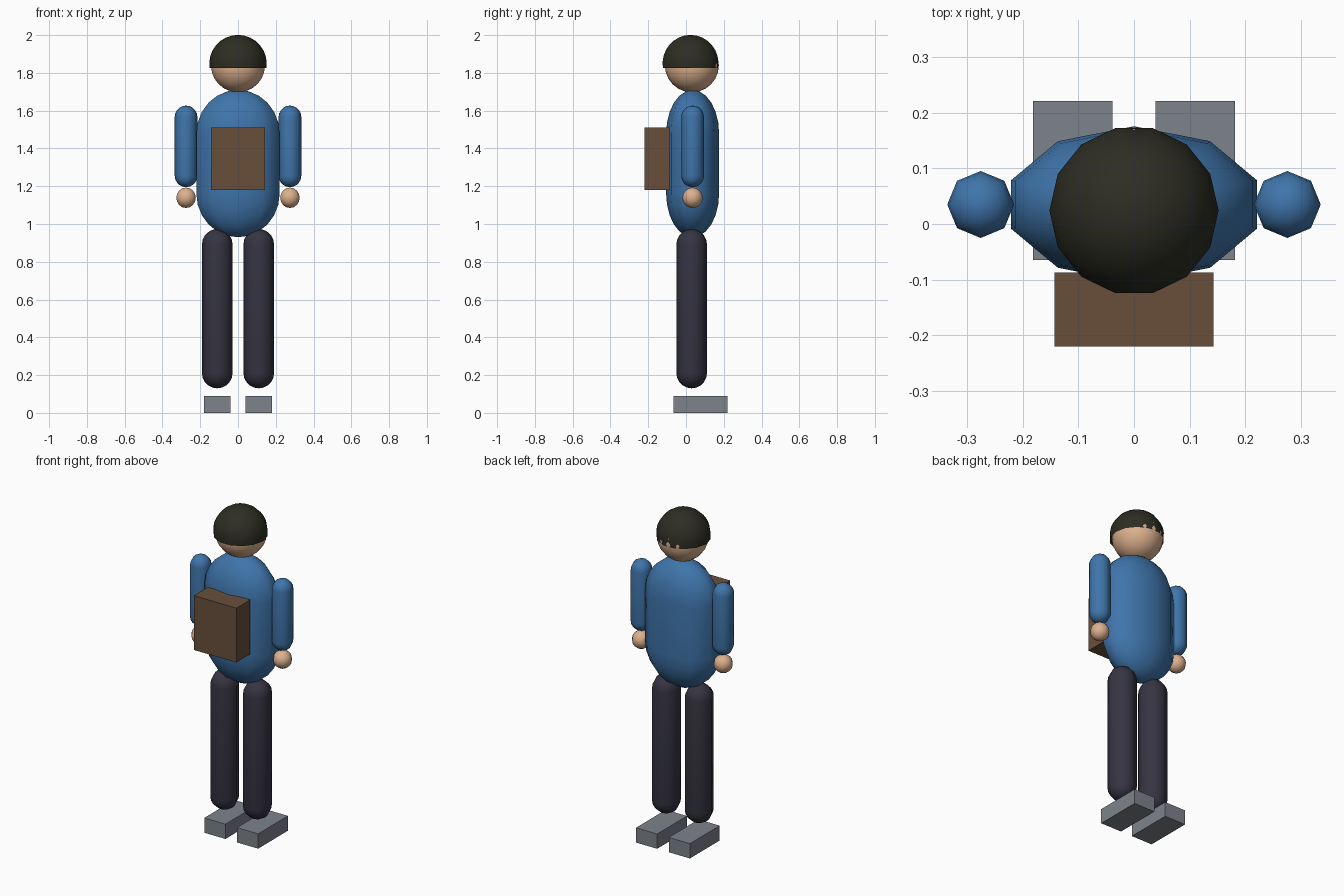
import bpy, bmesh, math

if "Cube" in bpy.data.objects:
    bpy.data.objects.remove(bpy.data.objects["Cube"])


def material(name, hex_code):
    """Flat colour from an sRGB hex code."""
    def lin(i):
        c = int(hex_code[i:i + 2], 16) / 255
        return c / 12.92 if c <= 0.04045 else ((c + 0.055) / 1.055) ** 2.4
    m = bpy.data.materials.new(name)
    m.diffuse_color = (lin(0), lin(2), lin(4), 1)
    m.use_nodes = True
    m.node_tree.nodes["Principled BSDF"].inputs["Base Color"].default_value = m.diffuse_color
    return m


SKIN = material("skin", "DDB18E")
BLUE = material("blue_cloth", "3F75AB")
DARK = material("dark_trousers", "353442")
HAIR = material("dark_hair", "2D2D23")
BROWN = material("brown_leather", "694F3B")
GREY = material("grey_shoe", "7D828B")


def finish(name, bm, mat, smooth):
    bmesh.ops.recalc_face_normals(bm, faces=bm.faces)
    mesh = bpy.data.meshes.new(name)
    for f in bm.faces:
        f.smooth = smooth
    bm.to_mesh(mesh)
    bm.free()
    mesh.materials.append(mat)
    ob = bpy.data.objects.new(name, mesh)
    bpy.context.collection.objects.link(ob)
    return ob


def lathe(name, profile, centre, sides, mat, y_scale=1.0):
    """Turn a (radius, z) profile about z; zero radius closes to a point."""
    bm = bmesh.new()
    cx, cy = centre
    rings = []
    for r, z in profile:
        if r < 1e-6:
            rings.append([bm.verts.new((cx, cy, z))] * sides)
            continue
        rings.append([bm.verts.new((cx + r * math.sin(a), cy + r * y_scale * math.cos(a), z))
                      for a in (2 * math.pi * i / sides for i in range(sides))])
    for low, high in zip(rings, rings[1:]):
        for i in range(sides):
            j = (i + 1) % sides
            corners = list(dict.fromkeys((low[i], low[j], high[j], high[i])))
            bm.faces.new(corners)
    return finish(name, bm, mat, True)


def arc(r, z, start, end, steps):
    """Profile arc, angles in degrees above the equator."""
    angles = [math.radians(start + (end - start) * i / steps) for i in range(steps + 1)]
    return [(r * math.cos(a), z + r * math.sin(a)) for a in angles]


def capsule(name, r, z0, z1, centre, sides, mat, y_scale=1.0, steps=5):
    profile = arc(r, z0 + r, -90, 0, steps) + arc(r, z1 - r, 0, 90, steps)
    return lathe(name, profile, centre, sides, mat, y_scale)


def ball(name, r, z, centre, sides, steps, mat):
    return lathe(name, arc(r, z, -90, 90, steps), centre, sides, mat)


def box(name, low, high, mat):
    bm = bmesh.new()
    bmesh.ops.create_cube(bm, size=1)
    for v in bm.verts:
        v.co = [h if c > 0 else l for c, l, h in zip(v.co, low, high)]
    return finish(name, bm, mat, False)


# Torso and head
capsule("torso", 0.232, 0.93, 1.71, (0, 0.035), 10, BLUE, y_scale=0.605, steps=6)
ball("head", 0.143, 1.84, (0, 0.031), 16, 12, SKIN)

# Hair cap, open underneath; turned so a corner points sideways
hair = lathe("hair", arc(0.152, 1.849, -9, 90, 8), (0, 0), 14, HAIR)
hair.rotation_euler.z = math.pi / 2
hair.location.y = 0.024

# Limbs, hands and shoes on both sides
for side, s in (("left", -1), ("right", 1)):
    capsule(side + "_arm", 0.06, 1.195, 1.627, (s * 0.275, 0.035), 8, BLUE)
    ball(side + "_hand", 0.054, 1.139, (s * 0.275, 0.035), 10, 8, SKIN)
    capsule(side + "_leg", 0.081, 0.13, 0.973, (s * 0.11, 0.03), 8, DARK)
    box(side + "_shoe", (s * 0.11 - 0.071, -0.065, 0), (s * 0.11 + 0.071, 0.221, 0.09), GREY)

# Satchel
box("satchel", (-0.143, -0.22, 1.18), (0.143, -0.087, 1.51), BROWN)
